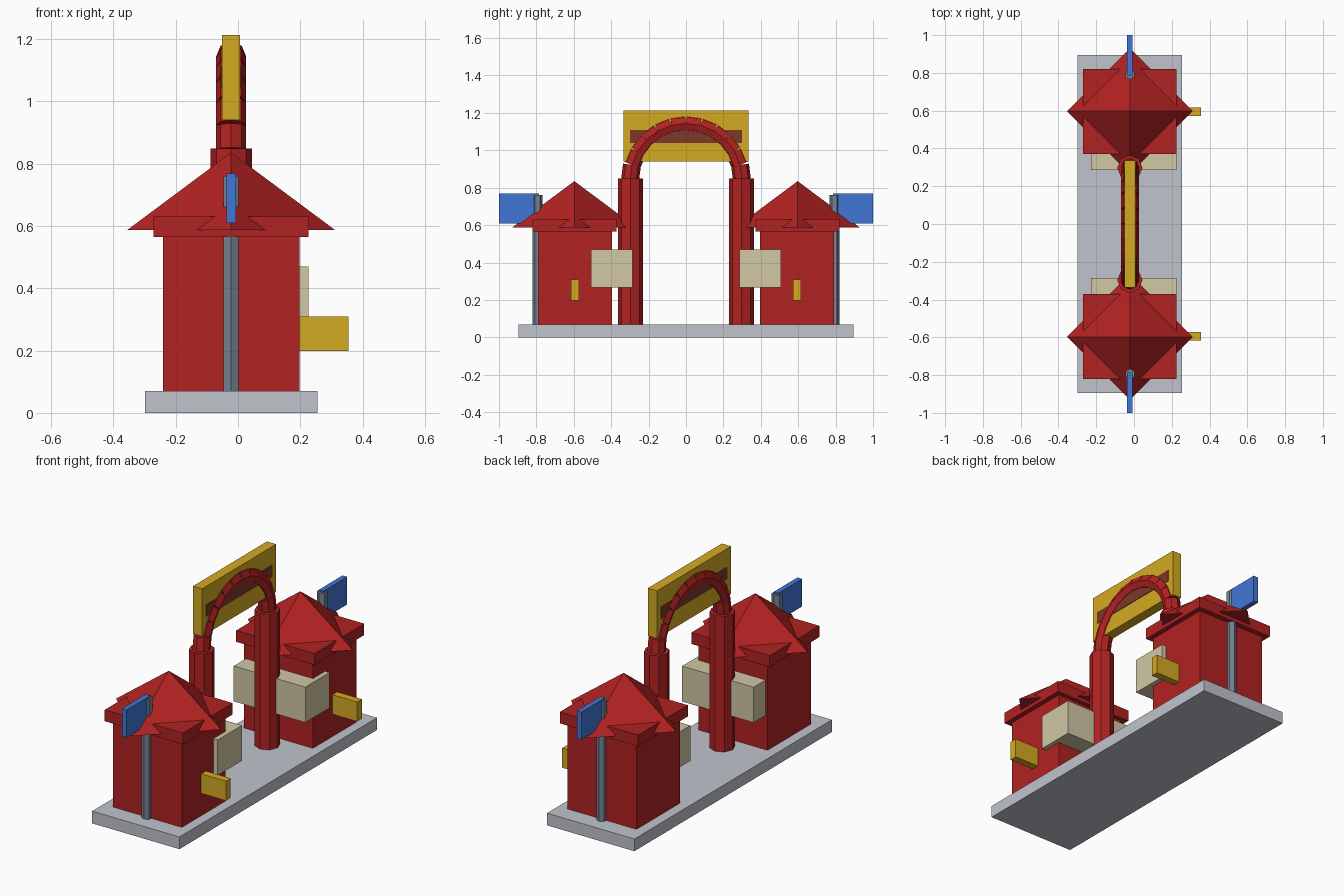
import bpy, math
from mathutils import Matrix, Vector

if "Cube" in bpy.data.objects:
    bpy.data.objects.remove(bpy.data.objects["Cube"])

CX = -0.022  # shared centre line of the gate


def material(name, rgb):
    m = bpy.data.materials.new(name)
    lin = [((c / 255 + 0.055) / 1.055) ** 2.4 for c in rgb]
    m.diffuse_color = (*lin, 1)
    m.use_nodes = True
    m.node_tree.nodes["Principled BSDF"].inputs["Base Color"].default_value = m.diffuse_color
    return m


RED = material("red", (178, 34, 34))
GOLD = material("gold", (212, 170, 34))
BLUE = material("blue", (64, 118, 214))
BEIGE = material("beige", (210, 200, 165))
STONE = material("stone grey", (192, 196, 204))
STEEL = material("steel grey", (116, 132, 148))
BROWN = material("brown", (125, 56, 40))


def finish(name, mat):
    ob = bpy.context.object
    ob.name = name
    ob.data.materials.append(mat)
    return ob


def box(name, mat, x, y, z):
    """Box from its (min, max) range on each axis."""
    lo, hi = zip(sorted(x), sorted(y), sorted(z))
    bpy.ops.mesh.primitive_cube_add(size=1)
    ob = finish(name, mat)
    size = [b - a for a, b in zip(lo, hi)]
    mid = [(a + b) / 2 for a, b in zip(lo, hi)]
    ob.data.transform(Matrix.Translation(mid) @ Matrix.Diagonal((*size, 1)))
    return ob


def prism(name, mat, sides, r1, y, z, r2=None):
    """Upright prism or cone on the centre line between two heights."""
    bpy.ops.mesh.primitive_cone_add(vertices=sides, radius1=r1,
                                    radius2=r1 if r2 is None else r2,
                                    depth=z[1] - z[0],
                                    location=(CX, y, sum(z) / 2))
    return finish(name, mat)


# Ground slab
box("base_slab", STONE, (CX - 0.277, CX + 0.277), (-0.895, 0.895), (0, 0.07))

# Two matching gatehouses, one at each end
for s, side in ((-1, "front"), (1, "back")):
    box(side + "_house_body", RED, (-0.24, 0.198), (s * 0.396, s * 0.791), (0.07, 0.565))
    box(side + "_house_eave", RED, (-0.271, 0.226), (s * 0.371, s * 0.821), (0.565, 0.63))
    prism(side + "_house_roof", RED, 4, 0.333, s * 0.597, (0.587, 0.835), 0)
    box(side + "_counter", BEIGE, (-0.228, 0.226), (s * 0.287, s * 0.507), (0.267, 0.47))
    box(side + "_side_sign", GOLD, (0.18, 0.355), (s * 0.573, s * 0.616), (0.198, 0.31))
    prism(side + "_flag_pole", STEEL, 6, 0.028, s * 0.794, (0.07, 0.76))
    box(side + "_flag", BLUE, (CX - 0.015, CX + 0.015), (s * 0.785, s * 1.0), (0.61, 0.768))
    prism(side + "_arch_pillar", RED, 8, 0.067, s * 0.297, (0.07, 0.848))

# Arch of short straight octagonal segments, open wedges on the outside
R, TUBE, SPRING, COUNT = 0.299, 0.048, 0.845, 12
step = math.pi / COUNT
for i in range(COUNT):
    a = (i + 0.5) * step
    chord = 2 * R * math.sin(step / 2)
    mid = R * math.cos(step / 2)
    bpy.ops.mesh.primitive_cylinder_add(vertices=8, radius=TUBE, depth=chord)
    seg = finish("arch_segment_%d" % (i + 1), RED)
    seg.data.transform(Matrix.Translation((CX, mid * math.cos(a), SPRING + mid * math.sin(a)))
                       @ Matrix.Rotation(a, 4, 'X'))

# Sign board over the arch with a dark panel on both faces
box("arch_sign", GOLD, (CX - 0.029, CX + 0.029), (-0.335, 0.335), (0.94, 1.213))
for s, side in ((-1, "left"), (1, "right")):
    box(side + "_sign_panel", BROWN, (CX + s * 0.028, CX + s * 0.032), (-0.3, 0.3), (1.04, 1.108))
